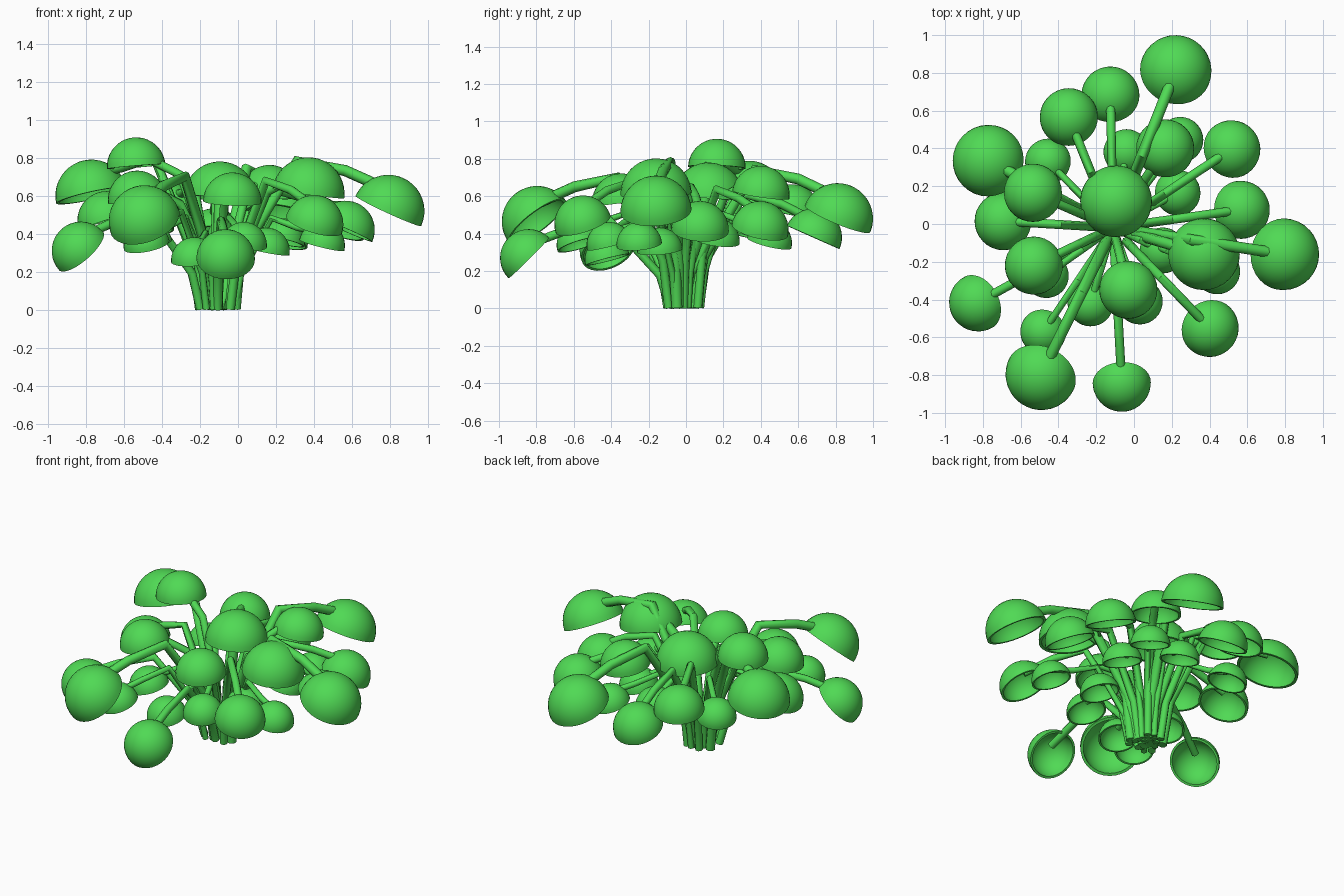
import bpy, bmesh
from math import sin, cos, pi, radians
from mathutils import Vector, Matrix

if "Cube" in bpy.data.objects:
    bpy.data.objects.remove(bpy.data.objects["Cube"])

green = bpy.data.materials.new("cap_green")
green.diffuse_color = (0.08, 0.7, 0.09, 1)
green.use_nodes = True
green.node_tree.nodes["Principled BSDF"].inputs["Base Color"].default_value = green.diffuse_color
ROOT = Vector((-0.11, -0.02, 0))

# dome centres and outward tilt in degrees, grouped by dome radius
CAPS = {
    0.19: [(.22, .81, .48, 24), (-.77, .335, .60, 14), (-.095, .12, .59, 4),
           (.79, -.16, .52, 25), (.37, -.16, .612, 8), (-.49, -.795, .465, 40)],
    0.154: [(-.125, .68, .38, 24), (-.345, .565, .51, 12), (-.535, .165, .753, 5),
            (-.69, .015, .47, 18), (.165, .40, .608, 10), (.515, .395, .42, 22),
            (.565, .075, .42, 24), (.40, -.55, .45, 24), (-.03, -.348, .568, 8),
            (-.065, -.84, .27, 45), (-.825, -.415, .31, 45), (-.53, -.22, .578, 8)],
    0.122: [(-.455, .33, .40, 15), (-.04, .38, .38, 15), (.245, .445, .35, 17),
            (.23, .165, .36, 15), (.44, -.25, .34, 15), (.03, -.41, .34, 15),
            (-.23, -.42, .26, 15), (-.48, -.57, .34, 20), (-.465, -.27, .34, 15),
            (.15, -.14, .31, 12)],
}


def make_cap(name, centre, radius, axis):
    """Hollow half-sphere shell, spun from a profile."""
    n, thick = 10, 0.09 * radius
    prof = [Vector((radius * sin(pi / 2 * i / n), 0, radius * cos(pi / 2 * i / n))) for i in range(n + 1)]
    inner = radius - thick
    prof += [Vector((inner * sin(pi / 2 * i / n), 0, inner * cos(pi / 2 * i / n))) for i in range(n, -1, -1)]
    bm = bmesh.new()
    vs = [bm.verts.new(p) for p in prof]
    edges = [bm.edges.new(e) for e in zip(vs, vs[1:])]
    bmesh.ops.spin(bm, geom=vs + edges, cent=(0, 0, 0), axis=(0, 0, 1),
                   angle=2 * pi, steps=32, use_duplicate=False)
    bmesh.ops.remove_doubles(bm, verts=bm.verts, dist=1e-4)
    bmesh.ops.recalc_face_normals(bm, faces=bm.faces)
    rot = Vector((0, 0, 1)).rotation_difference(axis).to_matrix().to_4x4()
    bm.transform(Matrix.Translation(centre) @ rot)
    me = bpy.data.meshes.new(name)
    bm.to_mesh(me)
    bm.free()
    ob = bpy.data.objects.new(name, me)
    bpy.context.collection.objects.link(ob)
    me.materials.append(green)
    return ob


def make_stem(name, points, radius):
    """Kinked tube through the given points."""
    cu = bpy.data.curves.new(name, 'CURVE')
    cu.dimensions = '3D'
    cu.bevel_depth, cu.bevel_resolution, cu.use_fill_caps = radius, 2, True
    sp = cu.splines.new('POLY')
    sp.points.add(len(points) - 1)
    for p, co in zip(sp.points, points):
        p.co = (*co, 1)
    cu.materials.append(green)
    ob = bpy.data.objects.new(name, cu)
    bpy.context.collection.objects.link(ob)
    return ob


objs = []
k = 0
for radius, caps in CAPS.items():
    for x, y, z, tilt in caps:
        k += 1
        centre = Vector((x, y, z))
        out = (Vector((x, y, 0)) - ROOT).normalized()
        t = radians(tilt)
        axis = out * sin(t) + Vector((0, 0, cos(t)))
        objs.append(make_cap(f"cap_{k}", centre, radius, axis))
        # stem rises nearly upright from the clump, arches outward, then drops into the cap
        base = ROOT + out * (0.03 + 0.035 * (k % 3)) + Vector((0, 0, 0.004))
        end = centre + axis * radius * 0.62 - out * radius * 0.5 * sin(t)
        peak = z + radius * cos(t) - 0.08 + min(0.17, 0.007 * tilt)
        low = tilt < 12
        p0, p1, p2 = (base.lerp(end, f) for f in (0.07, 0.42, 0.72))
        p0.z = peak * 0.38
        p1.z = peak - (0.15 if low else 0)
        p2.z = peak - (0.09 if low else 0.05)
        pts = [base, p0, p1, p2, end]
        if (Vector((x, y, 0)) - ROOT).length < 0.2:
            pts = [base, end]
        objs.append(make_stem(f"stem_{k}", pts, radius * 0.155))

# turn stems into meshes and smooth everything
bpy.ops.object.select_all(action='DESELECT')
for o in objs:
    o.select_set(True)
bpy.context.view_layer.objects.active = objs[-1]
bpy.ops.object.convert(target='MESH')
bpy.ops.object.shade_smooth_by_angle(angle=radians(50))
